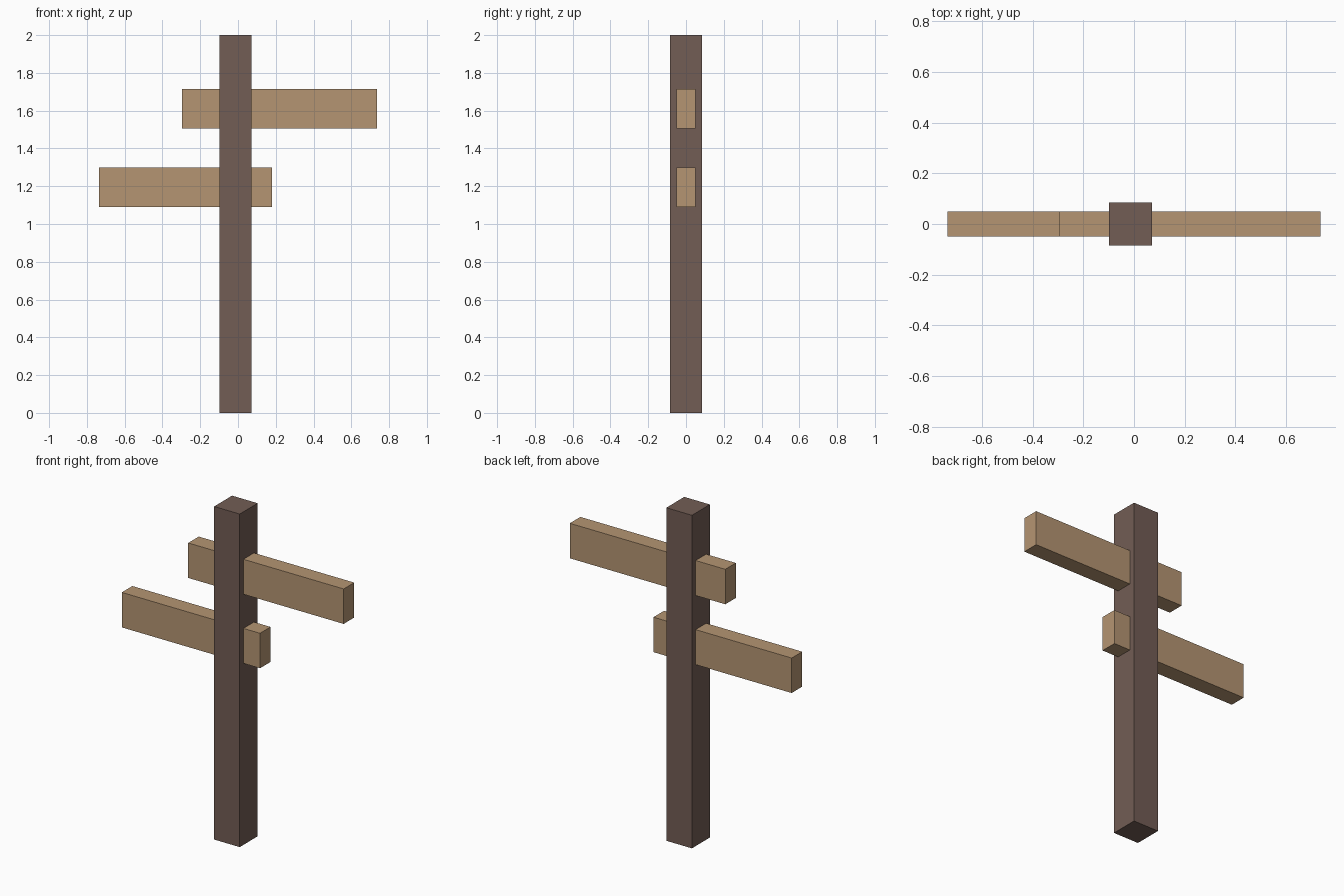
import bpy

if "Cube" in bpy.data.objects:
    bpy.data.objects.remove(bpy.data.objects["Cube"])


def material(name, color):
    mat = bpy.data.materials.new(name)
    mat.diffuse_color = color
    mat.use_nodes = True
    mat.node_tree.nodes["Principled BSDF"].inputs["Base Color"].default_value = mat.diffuse_color
    return mat


def box(name, x, y, z, mat):
    """Box from (min, max) ranges on each axis."""
    ranges = (x, y, z)
    bpy.ops.mesh.primitive_cube_add(size=1, location=[(a + b) / 2 for a, b in ranges])
    obj = bpy.context.object
    obj.name = name
    obj.scale = [b - a for a, b in ranges]
    bpy.ops.object.transform_apply(location=False, rotation=False, scale=True)
    obj.data.materials.append(mat)
    return obj


dark_wood = material("dark_wood", (0.17, 0.11, 0.09, 1))
light_wood = material("light_wood", (0.46, 0.30, 0.17, 1))

# Upright post
box("post", (-0.099, 0.071), (-0.085, 0.085), (0, 2), dark_wood)

# Direction boards running through the post
boards = {
    "upper_board": ((-0.296, 0.737), (1.505, 1.715)),
    "lower_board": ((-0.737, 0.181), (1.09, 1.30)),
}
for name, (x, z) in boards.items():
    box(name, x, (-0.05, 0.05), z, light_wood)
